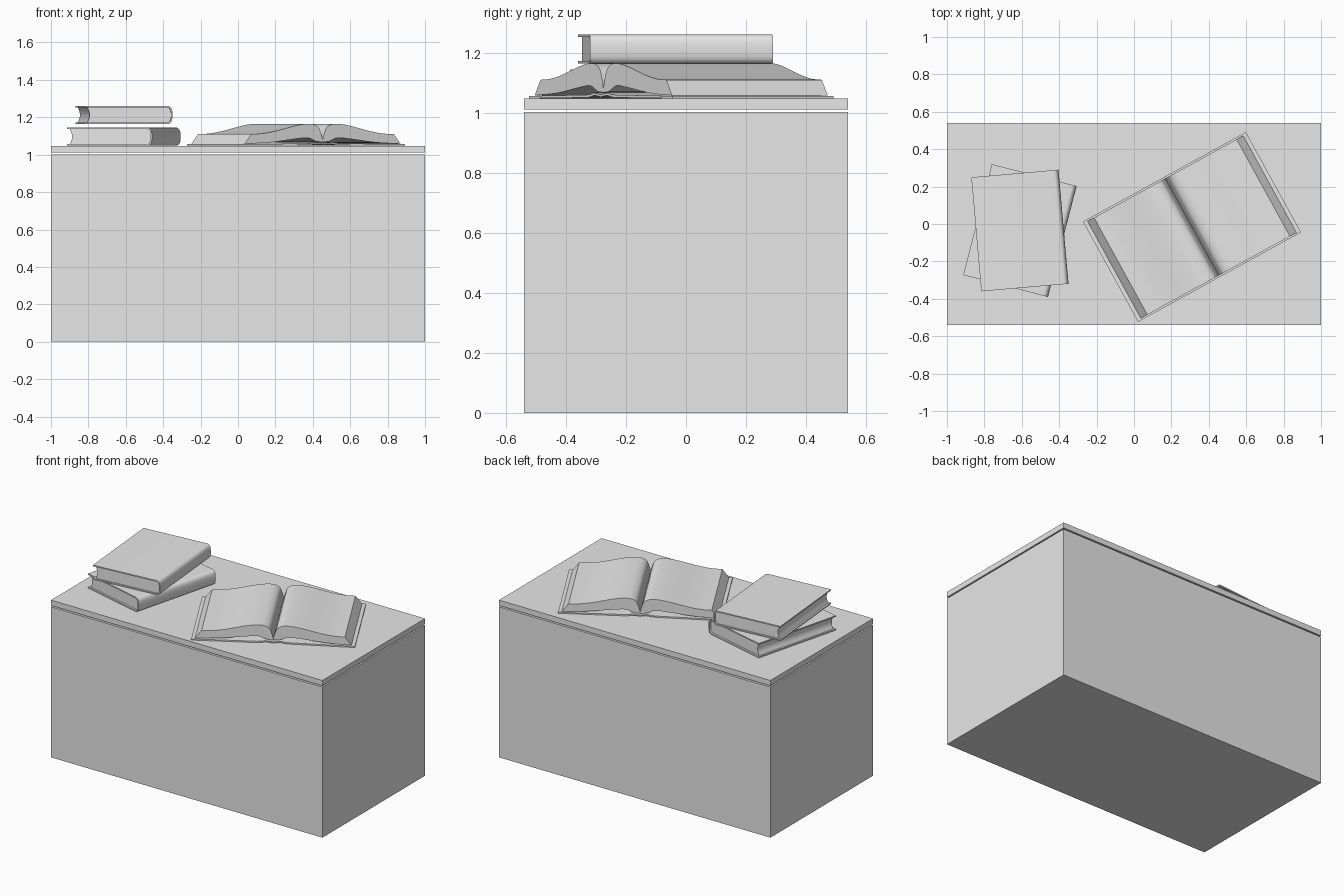
import bpy, bmesh, math
from mathutils import Vector

if "Cube" in bpy.data.objects:
    bpy.data.objects.remove(bpy.data.objects["Cube"])

grey = bpy.data.materials.new("plain grey")
grey.diffuse_color = (0.8, 0.8, 0.8, 1)
grey.use_nodes = True
grey.node_tree.nodes["Principled BSDF"].inputs["Base Color"].default_value = grey.diffuse_color


def box(name, size, z0, z1):
    bpy.ops.mesh.primitive_cube_add(size=1, location=(0, 0, (z0 + z1) / 2))
    ob = bpy.context.object
    ob.name = name
    ob.scale = (size[0], size[1], z1 - z0)
    bpy.ops.object.transform_apply(location=False, rotation=False, scale=True)
    ob.data.materials.append(grey)


def prism(name, profile, half, loc, angle):
    """Extrude a closed x-z profile along local y, then turn it about z."""
    bm = bmesh.new()
    front = [bm.verts.new((x, -half, z)) for x, z in profile]
    face = bm.faces.new(front)
    res = bmesh.ops.extrude_face_region(bm, geom=[face], use_keep_orig=True)
    moved = [g for g in res["geom"] if isinstance(g, bmesh.types.BMVert)]
    bmesh.ops.translate(bm, verts=moved, vec=(0, 2 * half, 0))
    bmesh.ops.triangulate(bm, faces=[f for f in bm.faces if len(f.verts) > 4])
    bmesh.ops.recalc_face_normals(bm, faces=bm.faces)
    me = bpy.data.meshes.new(name)
    bm.to_mesh(me)
    bm.free()
    ob = bpy.data.objects.new(name, me)
    bpy.context.collection.objects.link(ob)
    ob.location = loc
    ob.rotation_euler.z = math.radians(angle)
    me.materials.append(grey)
    bpy.ops.object.select_all(action='DESELECT')
    ob.select_set(True)
    bpy.context.view_layer.objects.active = ob
    bpy.ops.object.shade_smooth_by_angle(angle=math.radians(32))


def smooth(points, steps=6):
    """Catmull-Rom curve through the points."""
    p = [Vector(q) for q in points]
    p = [2 * p[0] - p[1]] + p + [2 * p[-1] - p[-2]]
    out = []
    for i in range(1, len(p) - 2):
        a, b, c, d = p[i - 1:i + 3]
        for s in range(steps):
            t = s / steps
            q = 0.5 * (2 * b + (c - a) * t + (2 * a - 5 * b + 4 * c - d) * t * t
                       + (3 * b - a - 3 * c + d) * t ** 3)
            out.append(tuple(q))
    return out + [tuple(p[-2])]


def mirrored(half):
    """Mirror a right-hand line, running outward from the middle, to the left."""
    return [(-x, z) for x, z in reversed(half)] + half[(1 if half[0][0] == 0 else 0):]


def spine_arc(x, a, b, mid, n=16):
    arc = []
    for i in range(n + 1):
        t = -math.pi / 2 + math.pi * i / n
        c, s = max(0, math.cos(t)), math.sin(t)
        arc.append((x + a * c ** 0.7, mid + b * math.copysign(abs(s) ** 0.7, s)))
    return arc


def closed_book(name, loc, angle):
    w, h, t = 0.234, 0.097, 0.008
    outer = spine_arc(w - 0.032, 0.032, h / 2, h / 2)
    inner = spine_arc(w - 0.032, 0.024, h / 2 - t, h / 2)
    # wrap-round cover
    prism(name + "_cover", [(-w, 0)] + outer + [(-w, h), (-w, h - t)]
          + inner[::-1] + [(-w, t)], 0.306, loc, angle)
    # page block with a hollow fore edge
    fore = [(-w + 0.012 + 0.012 * math.cos(math.pi * k / 16), h / 2 + (h / 2 - t) * k / 8)
            for k in range(8, -9, -1)]
    prism(name + "_pages", inner + fore, 0.294, loc, angle)


# desk block and its lid
box("desk_body", (2, 1.08), 0, 1.002)
box("desk_lid", (2, 1.08), 1.011, 1.047)

# stacked closed books
closed_book("lower_book", (-0.61, -0.035, 1.048), -14.5)
closed_book("upper_book", (-0.61, -0.035, 1.164), 5)

# open book: pages
place = dict(loc=(0.31, -0.016, 0), angle=28.8)
top = smooth([(0, 1.08), (0.012, 1.12), (0.03, 1.15), (0.075, 1.165), (0.155, 1.157),
              (0.28, 1.128), (0.36, 1.114), (0.435, 1.11)])
under = smooth([(0, 1.068), (0.04, 1.072), (0.09, 1.09), (0.17, 1.084),
                (0.32, 1.066), (0.475, 1.058)])
prism("open_book_pages", mirrored(top) + mirrored(under)[::-1], 0.296, **place)

# open book: cover boards with a raised spine strip
cover_top = [(0, 1.061), (0.03, 1.065), (0.05, 1.067), (0.07, 1.062), (0.1, 1.06), (0.497, 1.056)]
cover_low = [(0, 1.053), (0.03, 1.057), (0.05, 1.058), (0.07, 1.053), (0.1, 1.051), (0.497, 1.048)]
prism("open_book_cover", mirrored(cover_top) + mirrored(cover_low)[::-1], 0.306, **place)
